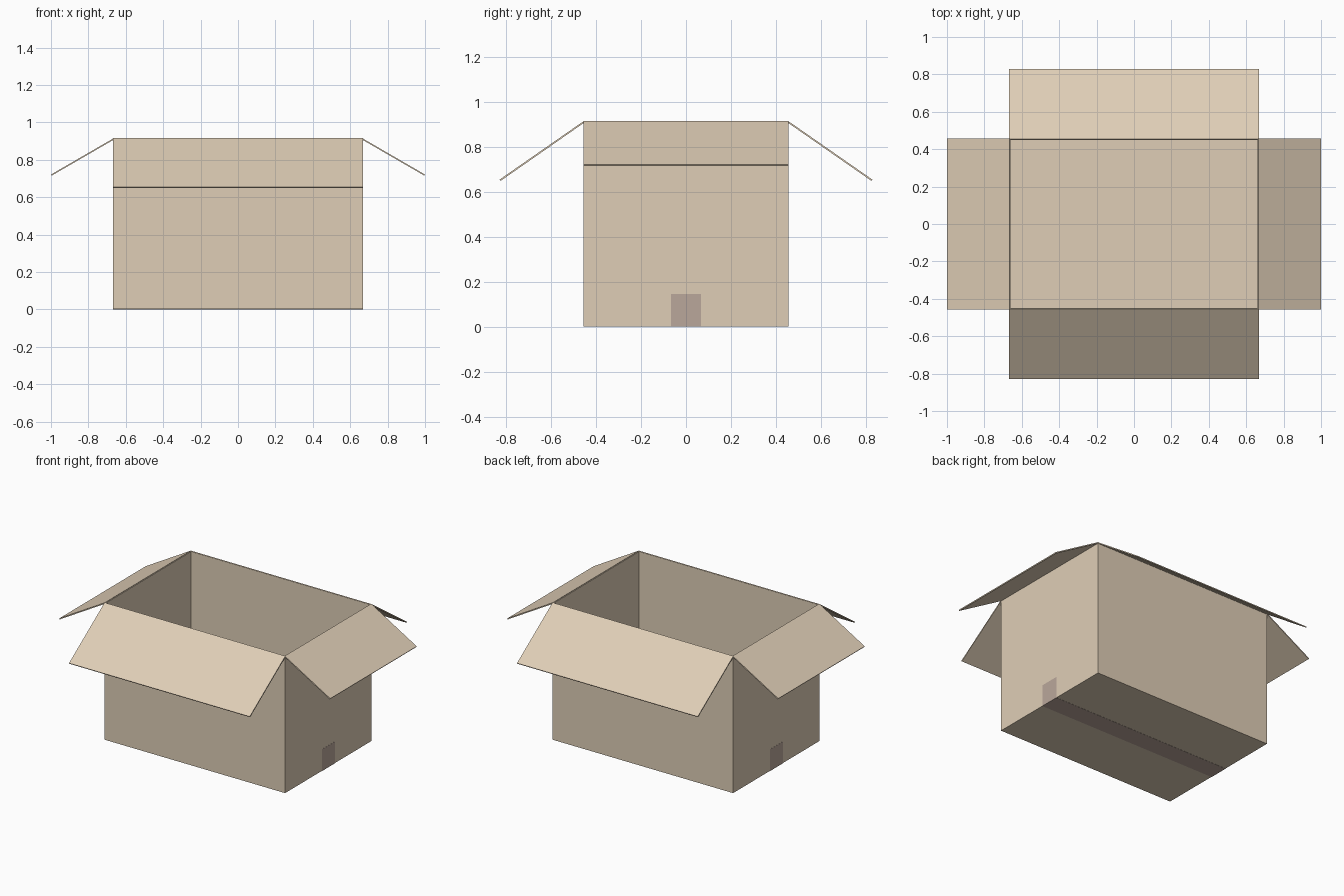
import bpy
import bmesh
import math
from mathutils import Vector

if "Cube" in bpy.data.objects:
    bpy.data.objects.remove(bpy.data.objects["Cube"])

HX, HY, TOP, T = 0.667, 0.456, 0.912, 0.007   # half width, half depth, rim height, card
BASE = 0.001                                  # card sits on the thin tape


def material(name, rgb):
    m = bpy.data.materials.new(name)
    m.diffuse_color = (*rgb, 1.0)
    m.use_nodes = True
    m.node_tree.nodes["Principled BSDF"].inputs["Base Color"].default_value = m.diffuse_color
    return m


CARD = material("cardboard", (0.737, 0.617, 0.468))
TAPE = material("packing tape", (0.491, 0.386, 0.328))


def finish(name, bm, mat):
    bmesh.ops.recalc_face_normals(bm, faces=bm.faces)
    me = bpy.data.meshes.new(name)
    bm.to_mesh(me)
    bm.free()
    me.materials.append(mat)
    ob = bpy.data.objects.new(name, me)
    bpy.context.collection.objects.link(ob)
    return ob


def block(name, lo, hi, mat):
    lo, hi = Vector(lo), Vector(hi)
    bm = bmesh.new()
    bmesh.ops.create_cube(bm, size=1)
    for v in bm.verts:
        v.co = (lo + hi) / 2 + v.co * (hi - lo)
    return finish(name, bm, mat)


def sheet(name, hinge, tip, half_width, angle):
    """Card flap: (out, z) line from hinge to tip, given thickness, turned about z."""
    h, t = Vector(hinge), Vector(tip)
    d = (t - h).normalized()
    n = Vector((d.y, -d.x)) * T               # towards the underside
    bm = bmesh.new()
    face = bm.faces.new([bm.verts.new((p.x, -half_width, p.y))
                         for p in (h, t, t + n, h + n)])
    ext = bmesh.ops.extrude_face_region(bm, geom=[face])["geom"]
    bmesh.ops.translate(bm, vec=(0, 2 * half_width, 0),
                        verts=[g for g in ext if isinstance(g, bmesh.types.BMVert)])
    ob = finish(name, bm, CARD)
    ob.rotation_euler.z = angle
    return ob


# Upright walls: an open rectangular sleeve
bm = bmesh.new()
rings = []
for inset, z in ((0, BASE), (0, TOP), (T, TOP), (T, BASE)):
    x, y = HX - inset, HY - inset
    rings.append([bm.verts.new((sx * x, sy * y, z))
                  for sx, sy in ((-1, -1), (1, -1), (1, 1), (-1, 1))])
for a, b in zip(rings, rings[1:] + rings[:1]):
    for i in range(4):
        j = (i + 1) % 4
        bm.faces.new((a[i], a[j], b[j], b[i]))
finish("walls", bm, CARD)

# Open top flaps
for side, angle in (("right", 0), ("left", math.pi)):
    sheet(side + "_top_flap", (HX - 0.002, TOP + 0.003), (1.0, 0.721), HY, angle)
for side, angle in (("back", math.pi / 2), ("front", -math.pi / 2)):
    sheet(side + "_top_flap", (HY - 0.002, TOP + 0.003), (0.829, 0.654), HX, angle)

# Closed bottom: outer flaps meet in the middle, short inner flaps lie on them
ix, iy = HX - T, HY - T
for side, s in (("right", 1), ("left", -1)):
    a, b = sorted((s * 0.286, s * ix))
    block(side + "_bottom_flap", (a, -iy, BASE + T), (b, iy, BASE + 2 * T), CARD)
for side, s in (("back", 1), ("front", -1)):
    a, b = sorted((0, s * iy))
    block(side + "_bottom_flap", (-ix, a, BASE), (ix, b, BASE + T), CARD)

# Tape along the bottom seam and up both ends
W, P = 0.066, 0.001
block("bottom_tape", (-HX - P, -W, 0), (HX + P, W, BASE), TAPE)
for side, s in (("right", 1), ("left", -1)):
    a, b = sorted((s * HX, s * (HX + P)))
    block(side + "_end_tape", (a, -W, BASE), (b, W, 0.145), TAPE)
